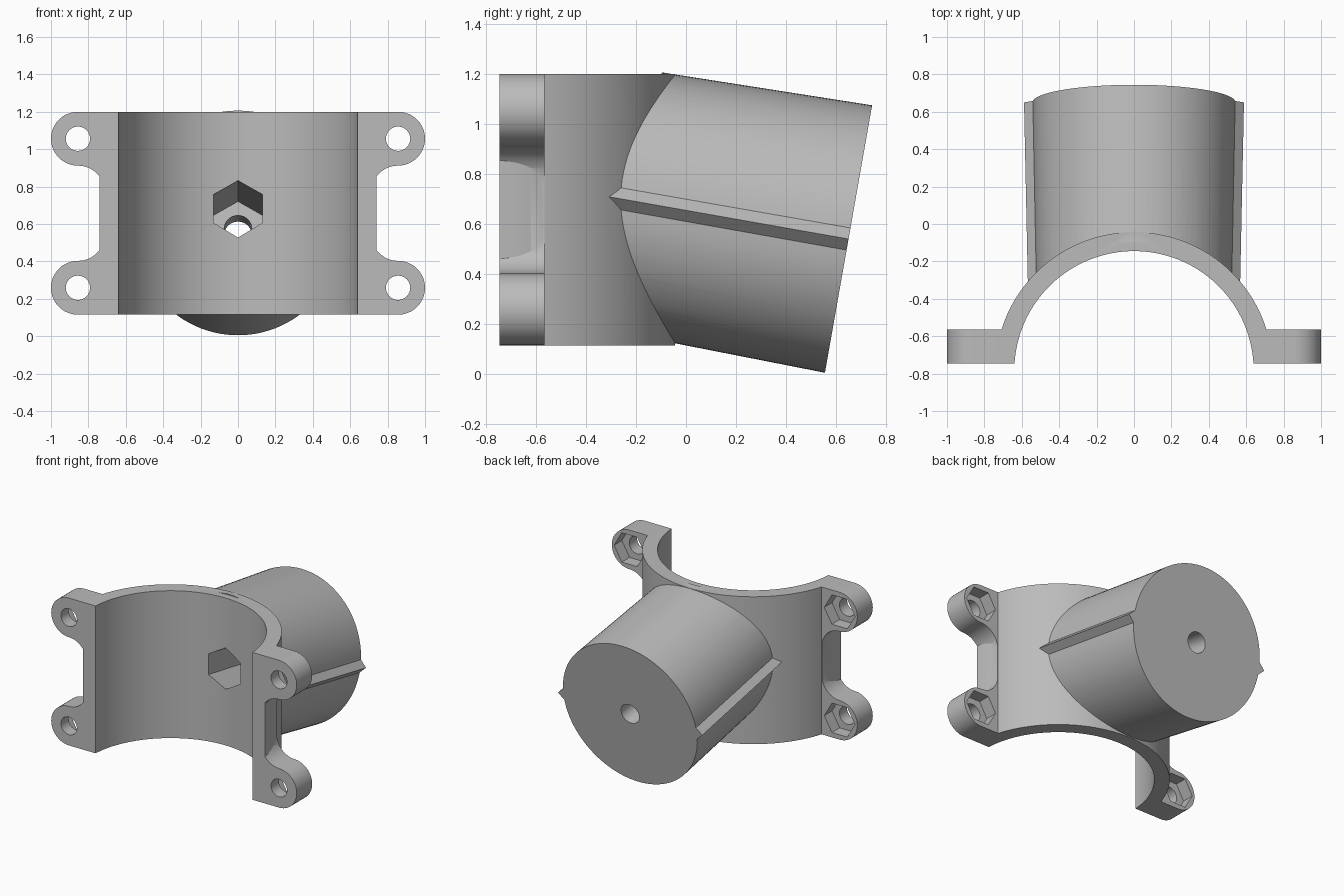
import bpy, bmesh
from math import sin, cos, pi, radians, asin
from mathutils import Vector

if "Cube" in bpy.data.objects:
    bpy.data.objects.remove(bpy.data.objects["Cube"], do_unlink=True)

GREY = 0.5
mat = bpy.data.materials.new("plain grey")
mat.use_nodes = True
mat.diffuse_color = (GREY, GREY, GREY, 1)
mat.node_tree.nodes["Principled BSDF"].inputs["Base Color"].default_value = (GREY, GREY, GREY, 1)

X, Y, Z = Vector((1, 0, 0)), Vector((0, 1, 0)), Vector((0, 0, 1))


def arc(cx, cy, r, a0, a1, n):
    """Points along an arc, angles in radians, both ends included."""
    return [(cx + r * cos(a0 + (a1 - a0) * i / n), cy + r * sin(a0 + (a1 - a0) * i / n))
            for i in range(n + 1)]


def ring(r, n, turn=0.0):
    return arc(0, 0, r, turn, turn + 2 * pi, n)[:-1]


def prism(name, pts, origin, u, v, sweep, scale=1.0):
    """Sweep a flat outline along a vector, scaling the far end."""
    bm = bmesh.new()
    origin = Vector(origin)
    near = [bm.verts.new(origin + u * a + v * b) for a, b in pts]
    far = [bm.verts.new(origin + sweep + (u * a + v * b) * scale) for a, b in pts]
    bm.faces.new(near)
    bm.faces.new(far[::-1])
    for i in range(len(pts)):
        j = (i + 1) % len(pts)
        bm.faces.new((near[i], far[i], far[j], near[j]))
    bmesh.ops.recalc_face_normals(bm, faces=bm.faces)
    me = bpy.data.meshes.new(name)
    bm.to_mesh(me)
    bm.free()
    me.materials.append(mat)
    ob = bpy.data.objects.new(name, me)
    bpy.context.collection.objects.link(ob)
    return ob


def combine(target, tool, operation):
    """Apply a boolean and discard the tool."""
    bpy.context.view_layer.objects.active = target
    m = target.modifiers.new("bool", "BOOLEAN")
    m.operation, m.object, m.solver = operation, tool, "EXACT"
    bpy.ops.object.modifier_apply(modifier=m.name)
    bpy.data.objects.remove(tool, do_unlink=True)


# Main dimensions
BOTTOM, TOP = 0.115, 1.2
FRONT, FLANGE_BACK = -0.745, -0.565
AXIS_Y, R_IN, R_OUT = -0.785, 0.64, 0.742
EAR_X, EAR_R = 0.856, 0.144

# Half-round clamp shell
lift = FRONT - AXIS_Y
a_in, a_out = asin(lift / R_IN), asin(lift / R_OUT)
shell = arc(0, AXIS_Y, R_OUT, a_out, pi - a_out, 72) + arc(0, AXIS_Y, R_IN, pi - a_in, a_in, 72)
bracket = prism("clamp_bracket", shell, (0, 0, BOTTOM), X, Y, Z * (TOP - BOTTOM))

# Flanges with two rounded ears joined by a filleted waist
ear_top, ear_low = TOP - EAR_R, BOTTOM + EAR_R
outline = ([(0.68, TOP)]
           + arc(EAR_X, ear_top, EAR_R, pi / 2, -pi / 2, 24)
           + arc(EAR_X, ear_top - 2 * EAR_R, EAR_R, pi / 2, pi, 12)[1:]
           + arc(EAR_X, ear_low + 2 * EAR_R, EAR_R, pi, 1.5 * pi, 12)
           + arc(EAR_X, ear_low, EAR_R, pi / 2, -pi / 2, 24)[1:]
           + [(0.68, BOTTOM)])
for side in (1, -1):
    flange = prism("flange", outline, (0, FRONT, 0), X * side, Z, Y * (FLANGE_BACK - FRONT))
    combine(bracket, flange, "UNION")

# Tilted, slightly tapered plug with a pointed rib on each side
tilt = radians(10)
along = Vector((0, cos(tilt), -sin(tilt)))
up = Vector((0, sin(tilt), cos(tilt)))
CAP = Vector((0, 0.65, 0.54))
R_CAP, RIB, LENGTH = 0.543, 0.045, 1.1
gap = asin(RIB / R_CAP)
section = (arc(0, 0, R_CAP, gap, pi - gap, 48) + [(-R_CAP - RIB, 0)]
           + arc(0, 0, R_CAP, pi + gap, 2 * pi - gap, 48) + [(R_CAP + RIB, 0)])
plug = prism("tapered_plug", section, CAP, X, up, along * -LENGTH, 0.961)
trim = prism("plug_trim", ring(0.69, 144), (0, AXIS_Y, -1), X, Y, Z * 4)
combine(plug, trim, "DIFFERENCE")
combine(bracket, plug, "UNION")

# Bolt bore and deep hexagonal pocket along the plug axis
bore = prism("plug_bore", ring(0.074, 32), CAP + along * 0.1, X, up, along * -0.5)
combine(bracket, bore, "DIFFERENCE")
pocket = prism("plug_pocket", ring(0.15, 6, pi / 2), CAP - along * 0.19, X, up, along * -0.9)
combine(bracket, pocket, "DIFFERENCE")

# Ear bolt holes with hexagonal nut pockets at the back
for x in (EAR_X, -EAR_X):
    for z in (ear_top, ear_low):
        hole = prism("ear_hole", ring(0.065, 32), (x, FRONT - 0.1, z), X, Z, Y * 0.4)
        combine(bracket, hole, "DIFFERENCE")
        nut = prism("ear_pocket", ring(0.125, 6), (x, FLANGE_BACK - 0.09, z), X, Z, Y * 0.15)
        combine(bracket, nut, "DIFFERENCE")

# Smooth curved walls, keep edges crisp
bpy.ops.object.select_all(action="DESELECT")
bracket.select_set(True)
bpy.context.view_layer.objects.active = bracket
bpy.ops.object.shade_smooth_by_angle(angle=radians(25))
